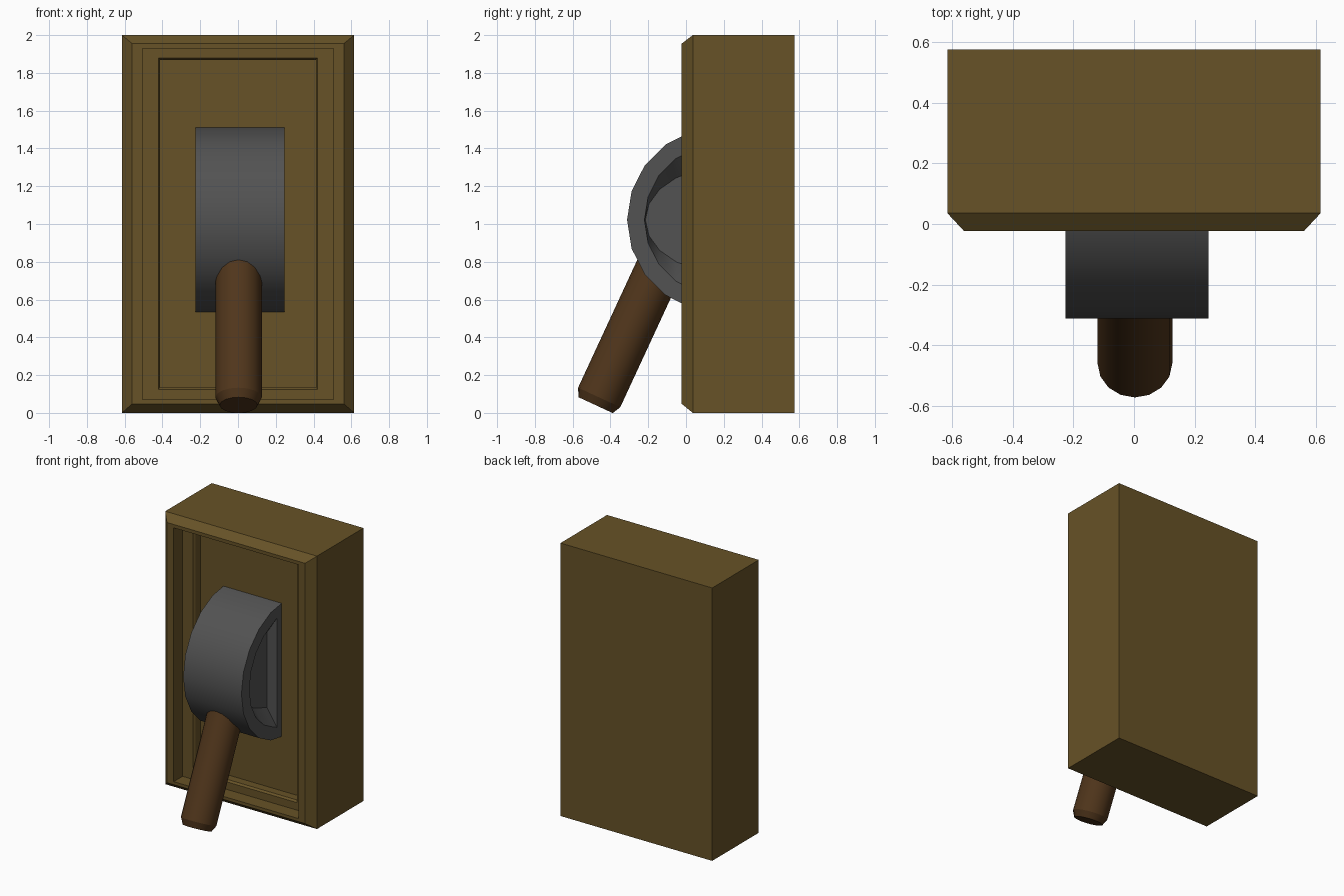
import bpy, bmesh
from math import sin, cos, pi, radians
from mathutils import Vector

if "Cube" in bpy.data.objects:
    bpy.data.objects.remove(bpy.data.objects["Cube"])


def material(name, rgb):
    mat = bpy.data.materials.new(name)
    mat.diffuse_color = (*rgb, 1)
    mat.use_nodes = True
    mat.node_tree.nodes["Principled BSDF"].inputs["Base Color"].default_value = mat.diffuse_color
    return mat


def loft(name, loops, mat, smooth=None):
    """Skin a series of equal-length loops and cap both ends."""
    bm = bmesh.new()
    rings = [[bm.verts.new(p) for p in loop] for loop in loops]
    for a, b in zip(rings, rings[1:]):
        n = len(a)
        for i in range(n):
            j = (i + 1) % n
            bm.faces.new((a[i], a[j], b[j], b[i]))
    bm.faces.new(rings[0])
    bm.faces.new(rings[-1])
    bmesh.ops.recalc_face_normals(bm, faces=bm.faces)
    mesh = bpy.data.meshes.new(name)
    bm.to_mesh(mesh)
    bm.free()
    mesh.materials.append(mat)
    obj = bpy.data.objects.new(name, mesh)
    bpy.context.collection.objects.link(obj)
    if smooth:
        bpy.ops.object.select_all(action='DESELECT')
        obj.select_set(True)
        bpy.context.view_layer.objects.active = obj
        bpy.ops.object.shade_smooth_by_angle(angle=radians(smooth))
    return obj


def rect(hx, z0, z1, y):
    return [(-hx, y, z0), (hx, y, z0), (hx, y, z1), (-hx, y, z1)]


def half_disc(x, ry, rz, back=0.18):
    """D-shaped loop bulging toward the front."""
    pts = []
    for i in range(11):
        t = -pi / 2 + pi * i / 10
        pts.append((x, min(0.18 - ry * cos(t), back), 1.022 + rz * sin(t)))
    return pts


brass = material("dark_brass", (0.135, 0.085, 0.02))
iron = material("dark_iron", (0.085, 0.085, 0.085))
wood = material("brown_wood", (0.08, 0.036, 0.011))

# Housing: chamfered box with a double-stepped recessed front
loft("housing", [
    rect(0.615, 0, 2, 0.575),
    rect(0.615, 0, 2, 0.036),
    rect(0.56, 0.048, 1.955, -0.023),
    rect(0.505, 0.07, 1.93, -0.023),
    rect(0.505, 0.07, 1.93, 0.08),
    rect(0.422, 0.125, 1.88, 0.08),
    rect(0.412, 0.136, 1.868, 0.095),
    rect(0.412, 0.136, 1.868, 0.155),
], brass)

# Pivot drum: half disc with a tapered pocket in each end
loft("pivot_drum", [
    half_disc(-0.145, 0.395, 0.275, 0.1),
    half_disc(-0.226, 0.40, 0.40, 0.1),
    half_disc(-0.226, 0.492, 0.492),
    half_disc(0.246, 0.492, 0.492),
    half_disc(0.246, 0.40, 0.40, 0.1),
    half_disc(0.165, 0.395, 0.275, 0.1),
], iron, 30)

# Lever handle: tilted rod with a chamfered tip, rooted in the drum
tip = Vector((0.003, -0.4785, 0.041))
axis = Vector((0, 0.42, 0.907)).normalized()
side = Vector((1, 0, 0))
up = axis.cross(side)
handle = []
for r, d in ((0.1, 0), (0.123, 0.045), (0.123, 0.82)):
    handle.append([tip + axis * d + r * (side * cos(k * pi / 8) + up * sin(k * pi / 8))
                   for k in range(16)])
loft("lever_handle", handle, wood, 24)
